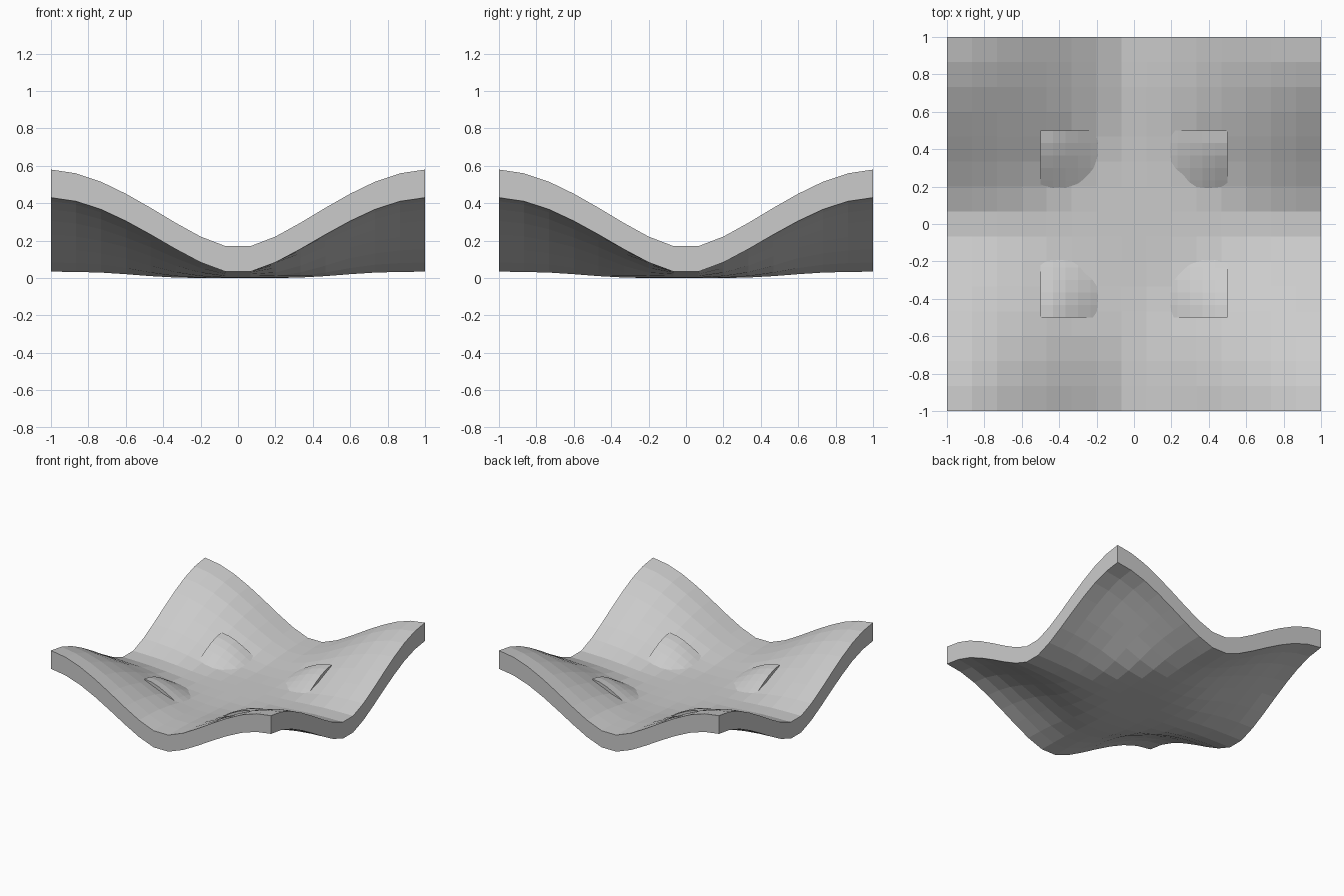
import bpy, bmesh, math

if "Cube" in bpy.data.objects:
    bpy.data.objects.remove(bpy.data.objects["Cube"])

# Rise of the rim from its middle (0.067) to its corner (1.0), one value per grid line
RISE = [0.08, 0.195, 0.36, 0.54, 0.71, 0.855, 0.955, 1.0]
CELLS = 15

grey = bpy.data.materials.new("plain_grey")
grey.diffuse_color = (0.6, 0.6, 0.6, 1)
grey.use_nodes = True
grey.node_tree.nodes["Principled BSDF"].inputs["Base Color"].default_value = grey.diffuse_color


def rise(t):
    return RISE[min(7, max(0, round((abs(t) * CELLS - 1) / 2)))]


def lift(x, y):
    # corners rise like the rim, the middle is flattened out
    t = min(1, max(0, (math.hypot(x, y) - 0.15) / 0.6))
    return rise(x) * rise(y) * t * t * (3 - 2 * t)


def wavy_dish(name, scale):
    bm = bmesh.new()
    bmesh.ops.create_grid(bm, x_segments=CELLS, y_segments=CELLS, size=1)
    # thicken the sheet, then shape the under and upper sides
    ext = bmesh.ops.extrude_face_region(bm, geom=bm.faces[:], use_keep_orig=True)
    upper = {g for g in ext["geom"] if isinstance(g, bmesh.types.BMVert)}
    base = min(lift(v.co.x, v.co.y) for v in bm.verts)
    for v in bm.verts:
        h = lift(v.co.x, v.co.y) - base
        v.co.z = 0.135 + 0.445 * h if v in upper else 0.43 * h
        v.co *= scale
    bmesh.ops.recalc_face_normals(bm, faces=bm.faces[:])
    mesh = bpy.data.meshes.new(name)
    bm.to_mesh(mesh)
    bm.free()
    mesh.materials.append(grey)
    obj = bpy.data.objects.new(name, mesh)
    bpy.context.collection.objects.link(obj)


# Large dish, and a half-size copy whose corners poke through it
wavy_dish("large_dish", 1.0)
wavy_dish("small_dish", 0.5)
